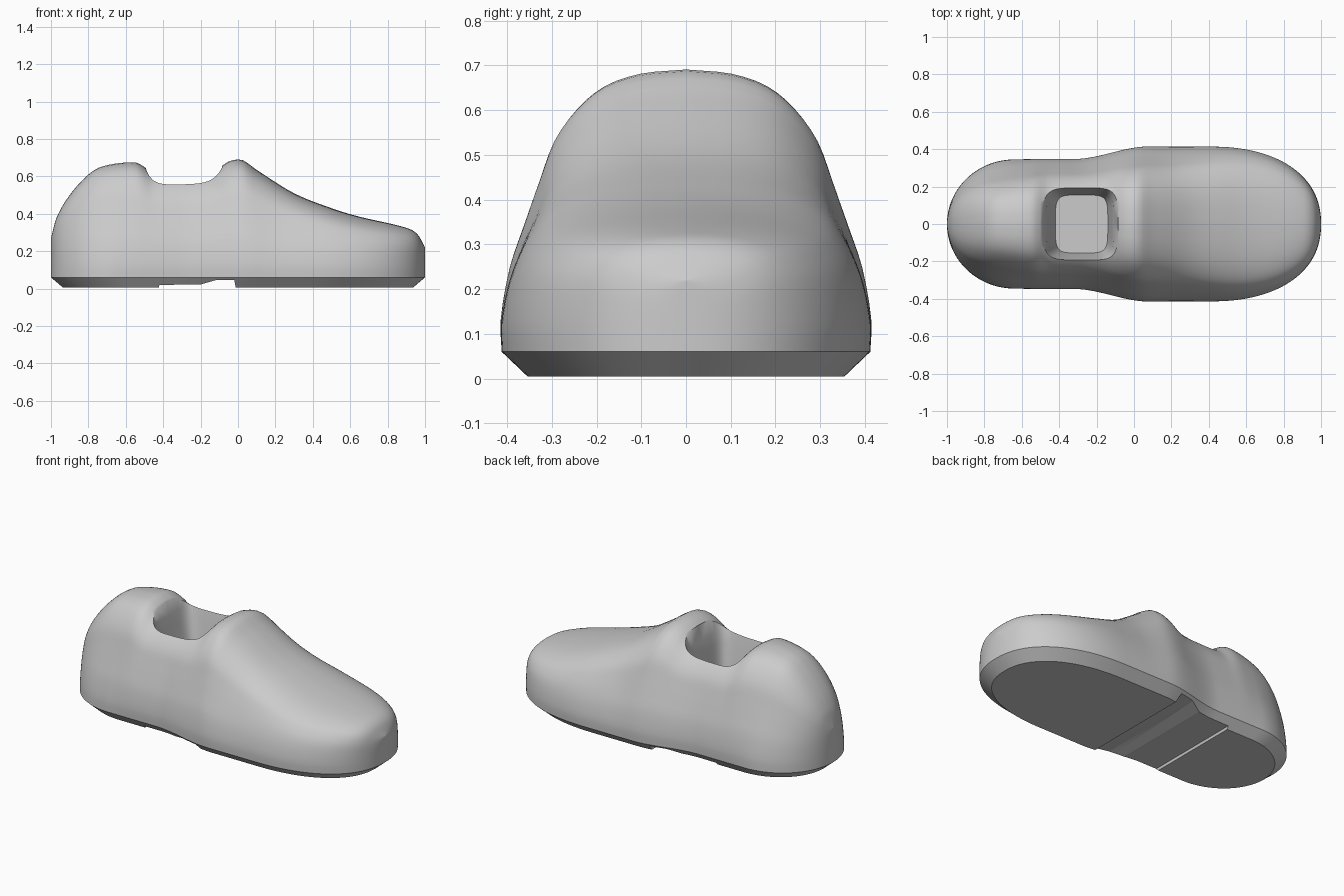
import bpy, bmesh, math

old = bpy.data.objects.get("Cube")
if old:
    bpy.data.objects.remove(old, do_unlink=True)

grey = bpy.data.materials.new("plain_grey")
grey.use_nodes = True
grey.diffuse_color = (0.6, 0.6, 0.6, 1)
grey.node_tree.nodes["Principled BSDF"].inputs["Base Color"].default_value = (0.6, 0.6, 0.6, 1)


def smoothstep(a, b, x):
    t = min(1, max(0, (x - a) / (b - a)))
    return t * t * (3 - 2 * t)


def curve(points, x):
    """Smooth curve through (x, value) points."""
    n = len(points)
    i = 0
    while i < n - 2 and x > points[i + 1][0]:
        i += 1

    def slope(k):
        a, b = points[max(k - 1, 0)], points[min(k + 1, n - 1)]
        return (b[1] - a[1]) / (b[0] - a[0])

    (x0, y0), (x1, y1) = points[i], points[i + 1]
    h = x1 - x0
    t = (x - x0) / h
    return (y0 * (1 + 2 * t) * (1 - t) ** 2 + slope(i) * h * t * (1 - t) ** 2
            + y1 * t * t * (3 - 2 * t) + slope(i + 1) * h * t * t * (t - 1))


# Top line from heel to toe
TOP = [(-1, .27), (-.97, .38), (-.9, .5), (-.8, .61), (-.72, .655), (-.55, .675),
       (-.5, .65), (-.46, .62), (-.3, .615), (-.16, .62), (-.1, .645), (-.06, .675),
       (-.01, .69), (.03, .685), (.1, .635), (.3, .51), (.5, .43), (.64, .387),
       (.9, .325), (.96, .29), (1, .22)]
# Cross-sections as (width share, height share): domed ankle and square toe
DOME = [(1, 0), (1.005, .12), (.96, .3), (.885, .45), (.8, .61),
        (.72, .75), (.6, .86), (.45, .94), (.25, .985), (0, 1)]
SQUARE = [(1, 0), (1.01, .2), (1, .42), (.975, .6), (.925, .72),
          (.835, .825), (.7, .9), (.51, .955), (.27, .988), (0, 1)]
STEPS = 120
XS = [-math.cos(math.pi * i / STEPS) for i in range(STEPS + 1)]
BASE = .06


def width(x):
    """Half-width of the plan: round heel, narrow waist, full toe."""
    if x < -.64:
        return .345 * math.sqrt(max(0, 1 - ((x + .64) / .36) ** 2))
    if x > .4:
        return .412 * max(0, 1 - ((x - .4) / .6) ** 2.25) ** .444
    return .345 + .067 * smoothstep(-.32, .08, x)


def section(x):
    """One side of the cross-section, bottom to top."""
    w, top = width(x), curve(TOP, x)
    s = min(1, max(0, 1 - (top - .3) / .39)) ** 1.4
    # The heel and the forefoot lean in more than the ankle
    lean = .13 * (1 - smoothstep(-.75, -.48, x)) + .06 * smoothstep(.05, .25, x) * (1 - s)
    half = []
    for k in range(28):
        share = []
        for axis in (0, 1):
            d, q = [curve([(j, p[axis]) for j, p in enumerate(prof)], k / 3)
                    for prof in (DOME, SQUARE)]
            share.append(d * (1 - s) + q * s)
        half.append((w * share[0] * (1 - lean * share[1]), BASE + (top - BASE) * share[1]))
    half[-1] = (0, top)
    return half


def add_object(name, rings, caps=False):
    """Skin a list of closed rings into an object."""
    bm = bmesh.new()
    rows = [[bm.verts.new(p) for p in ring] for ring in rings]
    n = len(rows[0])
    for a, b in zip(rows, rows[1:]):
        for i in range(n):
            j = (i + 1) % n
            bm.faces.new((a[i], a[j], b[j], b[i]))
    if caps:
        bm.faces.new(rows[0][::-1])
        bm.faces.new(rows[-1])
    bmesh.ops.remove_doubles(bm, verts=bm.verts, dist=1e-5)
    bmesh.ops.recalc_face_normals(bm, faces=bm.faces)
    mesh = bpy.data.meshes.new(name)
    bm.to_mesh(mesh)
    bm.free()
    mesh.materials.append(grey)
    obj = bpy.data.objects.new(name, mesh)
    bpy.context.collection.objects.link(obj)
    return obj


def activate(obj):
    bpy.ops.object.select_all(action='DESELECT')
    obj.select_set(True)
    bpy.context.view_layer.objects.active = obj


def cut(obj, cutter):
    mod = obj.modifiers.new("cut", 'BOOLEAN')
    mod.operation = 'DIFFERENCE'
    mod.solver = 'EXACT'
    mod.object = cutter
    activate(obj)
    bpy.ops.object.modifier_apply(modifier=mod.name)
    bpy.data.objects.remove(cutter, do_unlink=True)


def outline(scale_x, scale_y, z):
    """Plan outline of the shoe at one height."""
    side = [(x, width(x)) for x in XS]
    loop = [(x, -w) for x, w in side] + [(x, w) for x, w in side[-2:0:-1]]
    return [(x * scale_x, y * scale_y, z) for x, y in loop]


# Upper, lofted from heel to toe
upper_rings = []
for x in XS:
    half = section(x)
    upper_rings.append([(x, y, z) for y, z in half] + [(x, -y, z) for y, z in half[-2::-1]])
upper = add_object("upper", upper_rings)


# Foot opening, a rounded rectangle tapering down to the insole
def opening_ring(centre, hx, hy, z):
    ring = []
    for i in range(48):
        a = math.tau * i / 48
        c, s = math.cos(a), math.sin(a)
        ring.append((centre + hx * math.copysign(abs(c) ** .4, c),
                     hy * math.copysign(abs(s) ** .4, s), z))
    return ring


opening = add_object("opening_cutter", [opening_ring(-.28, .14, .155, .33),
                                        opening_ring(-.29, .17, .18, .5),
                                        opening_ring(-.29, .18, .195, .57),
                                        opening_ring(-.29, .205, .225, .65),
                                        opening_ring(-.29, .215, .24, .9)], caps=True)
cut(upper, opening)

# Sole with a chamfered edge
sole = add_object("sole", [outline(.935, .86, .005), outline(1, 1, BASE)], caps=True)

# Recess under the arch
arch_profile = [(-.44, -.05), (-.42, .02), (-.2, .022), (-.12, .045), (-.02, .045), (0, -.05)]
arch = add_object("arch_cutter", [[(x, y, z) for x, z in arch_profile] for y in (-.6, .6)],
                  caps=True)
cut(sole, arch)

for obj, angle in ((upper, 40), (sole, 25)):
    activate(obj)
    bpy.ops.object.shade_smooth_by_angle(angle=math.radians(angle))
